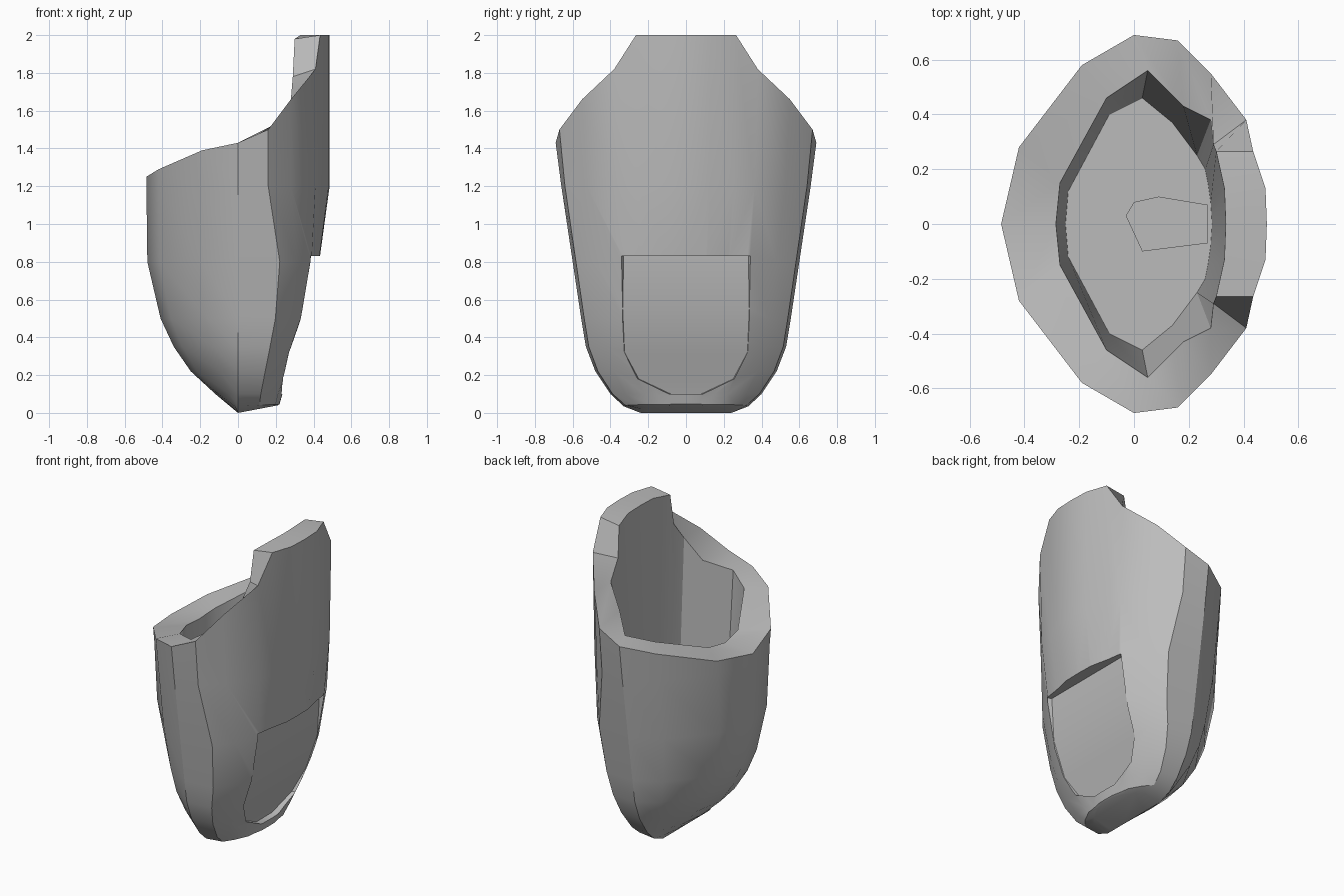
import bpy, bmesh

if "Cube" in bpy.data.objects:
    bpy.data.objects.remove(bpy.data.objects["Cube"])

GREY = (0.5, 0.5, 0.5, 1)
mat = bpy.data.materials.new("plain grey")
mat.use_nodes = True
mat.diffuse_color = GREY
mat.node_tree.nodes["Principled BSDF"].inputs["Base Color"].default_value = GREY


def mirrored(half):
    """Close a half outline, whose ends lie on y = 0, into a full ring."""
    return half + [(x, -y, z) for x, y, z in half[-2:0:-1]]


def loft(name, rings):
    """Skin a stack of equal rings and cap both ends."""
    bm = bmesh.new()
    rows = [[bm.verts.new(p) for p in ring] for ring in rings]
    for a, b in zip(rows, rows[1:]):
        for i in range(len(a)):
            j = (i + 1) % len(a)
            bm.faces.new((a[i], a[j], b[j], b[i]))
    bm.faces.new(rows[0])
    bm.faces.new(rows[-1])
    bmesh.ops.recalc_face_normals(bm, faces=bm.faces)
    mesh = bpy.data.meshes.new(name)
    bm.to_mesh(mesh)
    bm.free()
    mesh.materials.append(mat)
    obj = bpy.data.objects.new(name, mesh)
    bpy.context.collection.objects.link(obj)
    return obj


# Rim: outer edge, inner edge and foot of the cavity wall, low side to tall tab
outer = [(-.485, 0, 1.25), (-.42, .28, 1.29), (-.19, .58, 1.39), (0, .69, 1.43),
         (.16, .67, 1.5), (.28, .55, 1.66), (.41, .38, 1.82), (.435, .265, 2),
         (.48, .13, 2), (.485, 0, 2)]
inner = [(-.285, 0, 1.27), (-.27, .15, 1.29), (-.1, .46, 1.4), (.05, .56, 1.44),
         (.18, .43, 1.52), (.28, .38, 1.66), (.29, .29, 1.78), (.30, .265, 1.98),
         (.33, .13, 2), (.335, 0, 2)]
cavity = [(-.25, 0), (-.24, .12), (-.09, .4), (.03, .46), (.14, .37),
          (.23, .25), (.26, .2), (.27, .15), (.28, .08), (.285, 0)]

# Outer wall levels: height, low side x, tall side x, half width
levels = [(.1, -.12, .235, .4), (.22, -.25, .28, .48), (.35, -.34, .33, .53),
          (.5, -.41, .385, .555), (.8, -.48, .43, .60), (1.2, -.485, .485, .66)]


def wall_ring(z, low, tall, width, tilt=0):
    ring = []
    for x, y, _ in outer:
        r = abs(x) / .485
        px = -low * -r if x < 0 else tall * r ** (.6 if z < 1 else 1)
        ring.append((px, y / .69 * width, z + tilt * px))
    return mirrored(ring)


rings = [wall_ring(0, 0, .21, .24, .19), wall_ring(.035, -.04, .22, .33, .05)]
rings += [wall_ring(*lv) for lv in levels]
rings += [mirrored(outer), mirrored(inner),
          mirrored([(x, y, .55) for x, y in cavity])]
shell = loft("shell", rings)

# Recessed panel, cut into the tall side: height, floor x, half width
panel = [(.83, .36, .33), (.55, .34, .335), (.32, .265, .325),
         (.18, .215, .25), (.1, .19, .08)]
cutter = loft("panel_cutter", [[(fx, -w, z), (fx, w, z), (.6, w + .1, z), (.6, -w - .1, z)]
                               for z, fx, w in panel])
cutter.hide_render = True
bpy.ops.object.select_all(action='DESELECT')
bpy.context.view_layer.objects.active = shell
shell.select_set(True)
cut = shell.modifiers.new("panel recess", 'BOOLEAN')
cut.operation = 'DIFFERENCE'
cut.solver = 'EXACT'
cut.object = cutter
bpy.ops.object.modifier_apply(modifier=cut.name)
bpy.data.objects.remove(cutter)

# Low block on the cavity floor
block = [(-.03, .03), (0, .08), (.09, .1), (.27, .07), (.27, -.07), (.03, -.1)]
floor_block = loft("floor_block", [[(x, y, z) for x, y in block] for z in (.54, .62)])

for obj in (shell, floor_block):
    obj.select_set(True)
bpy.ops.object.shade_smooth_by_angle(angle=.55)
